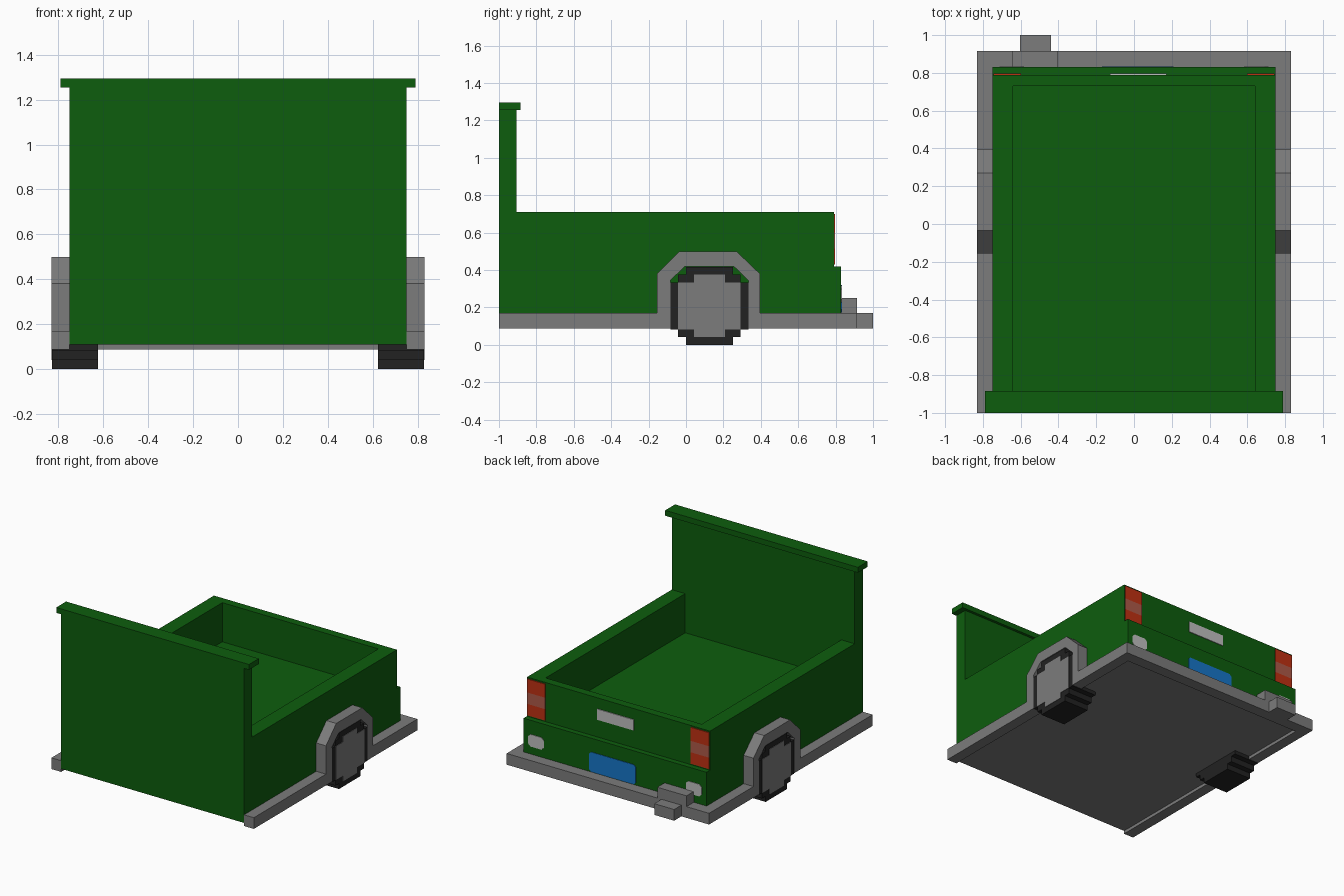
import bpy, bmesh
from mathutils import Vector

if "Cube" in bpy.data.objects:
    bpy.data.objects.remove(bpy.data.objects["Cube"], do_unlink=True)


def material(name, rgb):
    m = bpy.data.materials.new(name)
    m.use_nodes = True
    m.diffuse_color = (*rgb, 1)
    bsdf = m.node_tree.nodes["Principled BSDF"]
    bsdf.inputs["Base Color"].default_value = (*rgb, 1)
    bsdf.inputs["Roughness"].default_value = 0.8
    return m


GREEN = material("body_green", (0.004, 0.11, 0.004))
GRAY = material("frame_gray", (0.2, 0.2, 0.2))
BLACK = material("tyre_black", (0.016, 0.016, 0.016))
RED = material("lamp_red", (0.52, 0.03, 0.006))
PINK = material("lamp_band", (0.42, 0.10, 0.065))
WHITE = material("pale_gray", (0.52, 0.52, 0.52))
BLUE = material("plate_blue", (0.008, 0.18, 0.58))


def finish(name, bm, mats, mirror=False):
    bmesh.ops.recalc_face_normals(bm, faces=bm.faces)
    me = bpy.data.meshes.new(name)
    bm.to_mesh(me)
    bm.free()
    for m in mats:
        me.materials.append(m)
    ob = bpy.data.objects.new(name, me)
    bpy.context.collection.objects.link(ob)
    if mirror:
        ob.modifiers.new("Mirror", 'MIRROR')
    return ob


def box_mesh(x, y, z):
    bm = bmesh.new()
    bmesh.ops.create_cube(bm, size=1)
    for v in bm.verts:
        v.co = [r[0] if c < 0 else r[1] for c, r in zip(v.co, (x, y, z))]
    return bm


def box(name, x, y, z, mat, mirror=False):
    return finish(name, box_mesh(x, y, z), [mat], mirror)


def prism(name, points, axis, lo, hi, mat, mirror=False):
    """Extrude a flat profile along x (points are y, z) or y (points are x, z)."""
    bm = bmesh.new()
    place = (lambda a, b: (lo, a, b)) if axis == 'x' else (lambda a, b: (a, lo, b))
    face = bm.faces.new([bm.verts.new(place(a, b)) for a, b in points])
    out = bmesh.ops.extrude_face_region(bm, geom=[face])
    move = Vector((hi - lo, 0, 0)) if axis == 'x' else Vector((0, hi - lo, 0))
    bmesh.ops.translate(bm, vec=move, verts=[g for g in out["geom"] if isinstance(g, bmesh.types.BMVert)])
    return finish(name, bm, [mat], mirror)


def four_way(quarter, ca, cb):
    """Mirror a quarter outline, running from top to side, into a closed loop."""
    q, r = quarter, quarter[::-1]
    loop = q + [(a, -b) for a, b in r] + [(-a, -b) for a, b in q] + [(-a, b) for a, b in r]
    return [(ca + a, cb + b) for a, b in loop]


def gray_underside(bm):
    bm.normal_update()
    for f in bm.faces:
        if f.normal.z < -0.9:
            f.material_index = 1


# Cargo tub: a block with its top inset and sunk to the bed floor
tub = box_mesh((-0.75, 0.75), (-1, 0.79), (0.11, 0.71))
gray_underside(tub)
top = max(tub.faces, key=lambda f: f.calc_center_median().z)
bmesh.ops.inset_region(tub, faces=[top], thickness=0.1)
floor = bmesh.ops.extrude_face_region(tub, geom=[top])
floor_verts = [g for g in floor["geom"] if isinstance(g, bmesh.types.BMVert)]
for v in set(top.verts) | set(floor_verts):
    v.co.x = 0.64 if v.co.x > 0 else -0.64
    v.co.y = 0.73 if v.co.y > 0 else -0.905
for v in floor_verts:
    v.co.z = 0.42
if top.is_valid:
    tub.faces.remove(top)
finish("cargo_tub", tub, [GREEN, GRAY])

# Headboard with cap, and the lower rear step
box("headboard", (-0.75, 0.75), (-1, -0.905), (0.71, 1.255), GREEN)
box("headboard_cap", (-0.79, 0.79), (-1, -0.885), (1.255, 1.295), GREEN)
step = box_mesh((-0.75, 0.75), (0.79, 0.83), (0.11, 0.42))
gray_underside(step)
finish("rear_step", step, [GREEN, GRAY])

# Frame rails and rear bumper
box("front_side_rail", (0.75, 0.83), (-1, -0.155), (0.087, 0.17), GRAY, True)
box("rear_side_rail", (0.75, 0.83), (0.395, 0.83), (0.087, 0.17), GRAY, True)
box("rear_bumper", (-0.83, 0.83), (0.83, 0.915), (0.087, 0.17), GRAY)
box("hitch_mount", (-0.645, -0.405), (0.83, 0.915), (0.17, 0.25), GRAY)
box("hitch", (-0.603, -0.44), (0.915, 1.0), (0.087, 0.17), GRAY)

# Wheel arches, with legs reaching the bottom of the rails
arch = [(-0.155, 0.087), (-0.155, 0.38), (-0.035, 0.5), (0.27, 0.5), (0.395, 0.38), (0.395, 0.087),
        (0.333, 0.087), (0.333, 0.345), (0.255, 0.42), (-0.005, 0.42), (-0.083, 0.345), (-0.083, 0.087)]
prism("wheel_arch", arch, 'x', 0.75, 0.83, GRAY, True)

# Stepped wheels and hubs
WY, WZ = 0.125, 0.208
tyre = [(0.125, 0.208), (0.125, 0.167), (0.167, 0.167), (0.167, 0.125), (0.208, 0.125)]
hub = [(0.083, 0.167), (0.083, 0.125), (0.167, 0.125)]
prism("tyre", four_way(tyre, WY, WZ), 'x', 0.625, 0.828, BLACK, True)
prism("hub", four_way(hub, WY, WZ), 'x', 0.826, 0.831, GRAY, True)

# Tail lamps in three bands
for part, z, mat in (("lower", (0.43, 0.515), RED), ("middle", (0.515, 0.6), PINK), ("upper", (0.6, 0.7), RED)):
    box("tail_lamp_" + part, (0.597, 0.745), (0.788, 0.797), z, mat, True)

# Tailgate handle, reversing lamps and rear plate
box("tailgate_handle", (-0.128, 0.172), (0.788, 0.796), (0.55, 0.63), WHITE)
lamp = [(0.045, 0.045), (0.065, 0.026)]
prism("reversing_lamp", four_way(lamp, 0.647, 0.272), 'y', 0.828, 0.834, WHITE, True)
plate = [(0.175, 0.073), (0.19, 0.058)]
prism("rear_plate", four_way(plate, 0.02, 0.246), 'y', 0.828, 0.834, BLUE)
